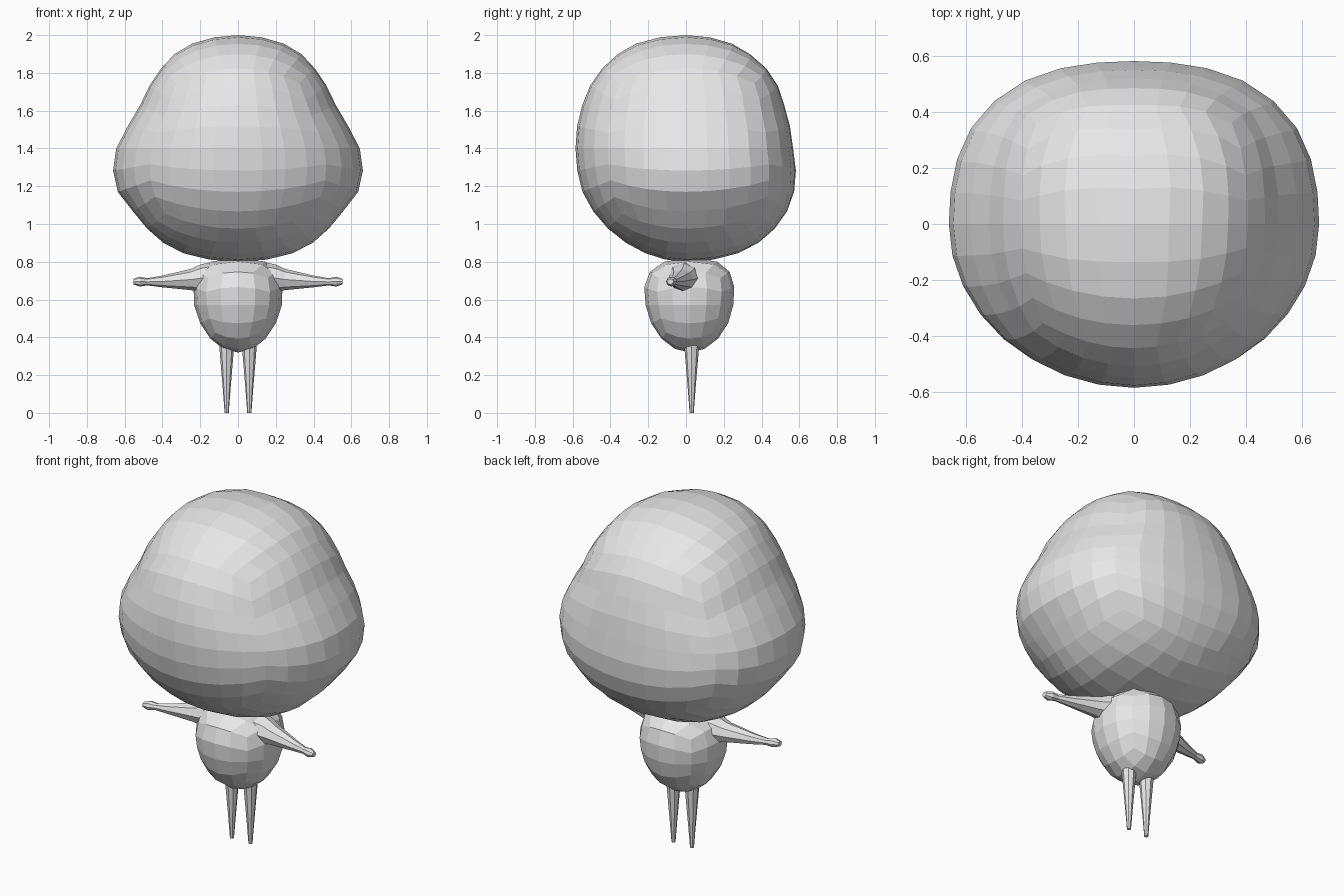
import bpy, bmesh, math
from mathutils import Vector

if "Cube" in bpy.data.objects:
    bpy.data.objects.remove(bpy.data.objects["Cube"])

grey = bpy.data.materials.new("plain_grey")
grey.diffuse_color = (0.8, 0.8, 0.8, 1)
grey.use_nodes = True
grey.node_tree.nodes["Principled BSDF"].inputs["Base Color"].default_value = grey.diffuse_color


def finish(bm, name):
    bmesh.ops.recalc_face_normals(bm, faces=bm.faces)
    mesh = bpy.data.meshes.new(name)
    bm.to_mesh(mesh)
    bm.free()
    mesh.materials.append(grey)
    obj = bpy.data.objects.new(name, mesh)
    bpy.context.collection.objects.link(obj)
    return obj


def lookup(table, z):
    """Interpolate rows of (z, values...) ordered by height."""
    if z <= table[0][0]:
        return table[0][1:]
    for a, b in zip(table, table[1:]):
        if z <= b[0]:
            t = (z - a[0]) / (b[0] - a[0])
            return [p + (q - p) * t for p, q in zip(a[1:], b[1:])]
    return table[-1][1:]


def rounded_cube(name, cuts, z_mid, z_half, y_mid, table, back_bulge=0.0):
    """Quad sphere whose half width, front and back depth vary with height."""
    bm = bmesh.new()
    bmesh.ops.create_cube(bm, size=2)
    bmesh.ops.subdivide_edges(bm, edges=bm.edges[:], cuts=cuts, use_grid_fill=True)
    for v in bm.verts:
        n = Vector([math.tan(c * math.pi / 4) for c in v.co]).normalized()
        z = z_mid + z_half * n.z
        width, front, back = lookup(table, z)
        k = 1.0
        if n.y > 0:  # squarer corners at the back
            k += back_bulge * math.sin(2 * math.atan2(n.y, n.x)) ** 2
        depth = back if n.y > 0 else front
        v.co = (n.x * width * k, y_mid + n.y * depth * k, z)
    return finish(bm, name)


def loft(name, rings, sides):
    """Skin a closed tube through rings of (centre, axis_u, axis_v)."""
    bm = bmesh.new()
    loops = []
    for c, u, w in rings:
        loops.append([bm.verts.new(Vector(c) + Vector(u) * math.cos(a) + Vector(w) * math.sin(a))
                      for a in (2 * math.pi * i / sides for i in range(sides))])
    for a, b in zip(loops, loops[1:]):
        for i in range(sides):
            j = (i + 1) % sides
            bm.faces.new((a[i], a[j], b[j], b[i]))
    bm.faces.new(loops[0])
    bm.faces.new(loops[-1])
    return finish(bm, name)


# Large bulbous head, widest low down
rounded_cube("head", 7, 1.4, 0.6, 0.0, [
    (0.82, 0.78, 0.56, 0.74),
    (0.93, 0.69, 0.58, 0.675),
    (1.05, 0.665, 0.59, 0.647),
    (1.16, 0.69, 0.594, 0.622),
    (1.28, 0.675, 0.587, 0.594),
    (1.40, 0.645, 0.585, 0.567),
    (1.60, 0.56, 0.59, 0.557),
    (1.80, 0.564, 0.62, 0.597),
    (1.90, 0.606, 0.65, 0.61),
    (1.96, 0.64, 0.70, 0.64),
], back_bulge=0.07)

# Egg-shaped body with broad shoulders
rounded_cube("body", 3, 0.57, 0.25, 0.02, [
    (0.36, 0.205, 0.205, 0.205),
    (0.41, 0.208, 0.215, 0.215),
    (0.55, 0.227, 0.228, 0.225),
    (0.67, 0.256, 0.262, 0.256),
    (0.75, 0.29, 0.30, 0.30),
    (0.80, 0.38, 0.35, 0.38),
])

# Tapered arms with small knob hands: x, y, z, half depth, half height
arm_rings = [
    (0.15, -0.01, 0.718, 0.085, 0.078),
    (0.20, -0.012, 0.713, 0.078, 0.072),
    (0.25, -0.02, 0.706, 0.062, 0.056),
    (0.40, -0.05, 0.696, 0.034, 0.031),
    (0.48, -0.068, 0.694, 0.021, 0.019),
    (0.52, -0.077, 0.695, 0.029, 0.026),
    (0.552, -0.083, 0.695, 0.017, 0.015),
]
# Thin spike legs: z, radius
leg_rings = [(0.0, 0.011), (0.12, 0.02), (0.35, 0.039), (0.40, 0.039)]

for side, s in (("left", -1), ("right", 1)):
    loft(side + "_arm", [((s * x, y, z), (0, ry, 0), (0, 0, rz))
                         for x, y, z, ry, rz in arm_rings], 8)
    loft(side + "_leg", [((s * 0.06, 0.03, z), (r, 0, 0), (0, r, 0))
                         for z, r in leg_rings], 8)
